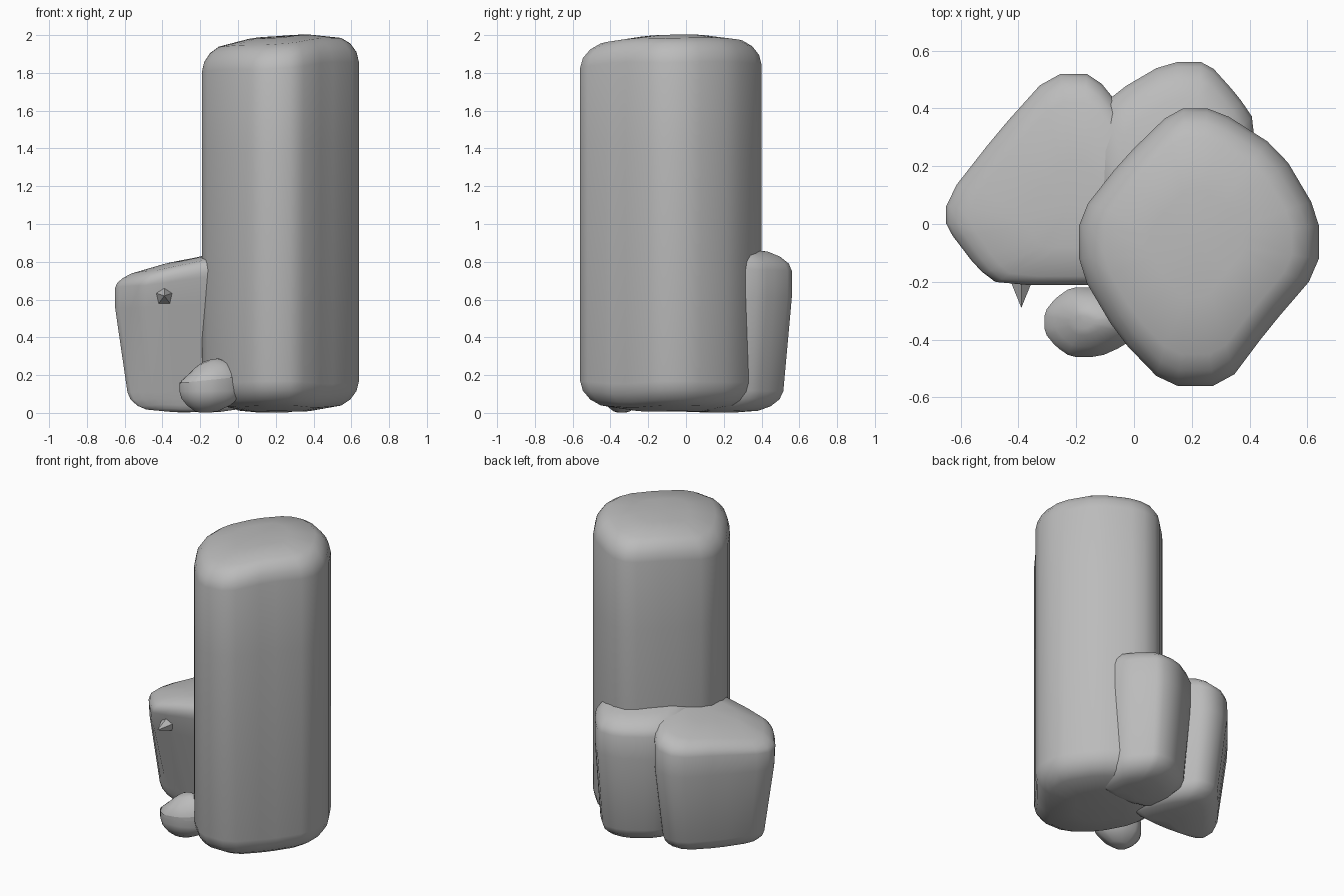
import bpy
import bmesh
import math

cube = bpy.data.objects.get("Cube")
if cube:
    bpy.data.objects.remove(cube, do_unlink=True)

grey = (0.5, 0.5, 0.5, 1)
stone = bpy.data.materials.new("grey stone")
stone.use_nodes = True
stone.diffuse_color = grey
stone.node_tree.nodes["Principled BSDF"].inputs["Base Color"].default_value = grey


def finish(obj):
    """Give a part its colour and smooth shading."""
    obj.data.materials.append(stone)
    bpy.ops.object.select_all(action="DESELECT")
    obj.select_set(True)
    bpy.context.view_layer.objects.active = obj
    bpy.ops.object.shade_smooth_by_angle(angle=math.radians(65))


def outline(front, back, side, bulges):
    """Diamond with cut points and bulged sides, its corners softened."""
    br, bl, fl, fr = bulges
    corners = [(1, side), (br, br), (back, 1), (-back, 1), (-bl, bl), (-1, side),
               (-1, -side), (-fl, -fl), (-front, -1), (front, -1), (fr, -fr), (1, -side)]
    points = []
    for i, (u, v) in enumerate(corners):
        for p, q in (corners[i - 1], corners[(i + 1) % len(corners)]):
            points.append((u + (p - u) * 0.2, v + (q - v) * 0.2))
    return points


def rounded_levels(height, radius, foot, mean, steps=3):
    """Heights and widths of a block, rounded at both ends, narrowing to the foot."""
    angles = [math.pi / 2 * (k + 0.4) / (steps + 0.4) for k in range(steps + 1)]
    ends = [(radius * (1 - math.cos(a)), radius * (1 - math.sin(a))) for a in angles]
    low = [(rise, inset) for rise, inset in ends]
    high = [(height - rise, inset) for rise, inset in reversed(ends)]
    belly = height * 0.7
    levels = [(z, min(1, foot + (1 - foot) * z / belly) - inset / mean)
              for z, inset in low + [(belly, 0)] + high]
    # Inner rings let both caps curve
    return [(0, levels[0][1] * 0.5)] + levels + [(height, levels[-1][1] * 0.5)]


def rock(name, centre, reach, height, radius, cuts, bulges,
         foot=1, tilt=(0, 0), dome=0.05, undercut=0):
    """Loft a softened diamond; reach is left, right, front, back of the centre."""
    left, right, front, back = reach
    bm = bmesh.new()
    rings = []
    for z, scale in rounded_levels(height, radius, foot, sum(reach) / len(reach)):
        ring = []
        head, base = (z / height) ** 4, (1 - z / height) ** 4
        for u, v in outline(*cuts, bulges):
            u, v = u * scale, v * scale
            x = centre[0] + u * (right if u > 0 else left)
            y = centre[1] + v * (back if v > 0 else front)
            y += undercut * max(0, -v) * (1 - z / height)
            curve = dome * (u * u + v * v)
            lift = head * (tilt[0] * u + tilt[1] * v - curve) + base * curve
            ring.append(bm.verts.new((x, y, z + lift)))
        rings.append(ring)
    for low, high in zip(rings, rings[1:]):
        for i in range(len(low)):
            bm.faces.new((low[i - 1], low[i], high[i], high[i - 1]))
    caps = [bm.faces.new(rings[0]), bm.faces.new(rings[-1])]
    bmesh.ops.poke(bm, faces=caps)
    bmesh.ops.recalc_face_normals(bm, faces=bm.faces)
    mesh = bpy.data.meshes.new(name)
    bm.to_mesh(mesh)
    bm.free()
    obj = bpy.data.objects.new(name, mesh)
    bpy.context.collection.objects.link(obj)
    finish(obj)


# Tall diamond-shaped pillar with a gently domed, sloping top
rock("pillar", centre=(0.21, -0.06), reach=(0.4, 0.43, 0.5, 0.46),
     height=2, radius=0.12, cuts=(0.25, 0.17, 0.2), bulges=(0.69, 0.62, 0.66, 0.6),
     tilt=(0.03, 0.01), dome=0.06)

# Ledge hugging the back of the pillar
rock("back_ledge", centre=(0.2, 0.15), reach=(0.35, 0.22, 0.1, 0.41),
     height=0.89, radius=0.1, cuts=(0.5, 0.25, 0.5), bulges=(0.72, 0.75, 0.7, 0.7),
     foot=0.87, tilt=(0, -0.03), dome=0.03)

# Squat side boulder, undercut at the front, with a sloping top
rock("side_boulder", centre=(-0.2, 0.02), reach=(0.45, 0.3, 0.25, 0.5),
     height=0.83, radius=0.09, cuts=(0.6, 0.2, 0.14), bulges=(0.66, 0.6, 0.76, 0.76),
     foot=0.83, tilt=(0.08, 0), dome=0.04, undercut=0.2)

# Small pebble at the foot, narrowing upwards
rock("foot_pebble", centre=(-0.18, -0.34), reach=(0.13, 0.2, 0.12, 0.12),
     height=0.27, radius=0.11, cuts=(0.3, 0.3, 0.3), bulges=(0.7, 0.7, 0.7, 0.7),
     tilt=(0.07, 0.02))

# Little chip sticking out of the boulder
bpy.ops.mesh.primitive_cone_add(vertices=5, radius1=0.06, depth=0.14,
                                location=(-0.39, -0.22, 0.62),
                                rotation=(math.pi / 2, 0, 0))
chip = bpy.context.object
chip.name = "front_chip"
finish(chip)
